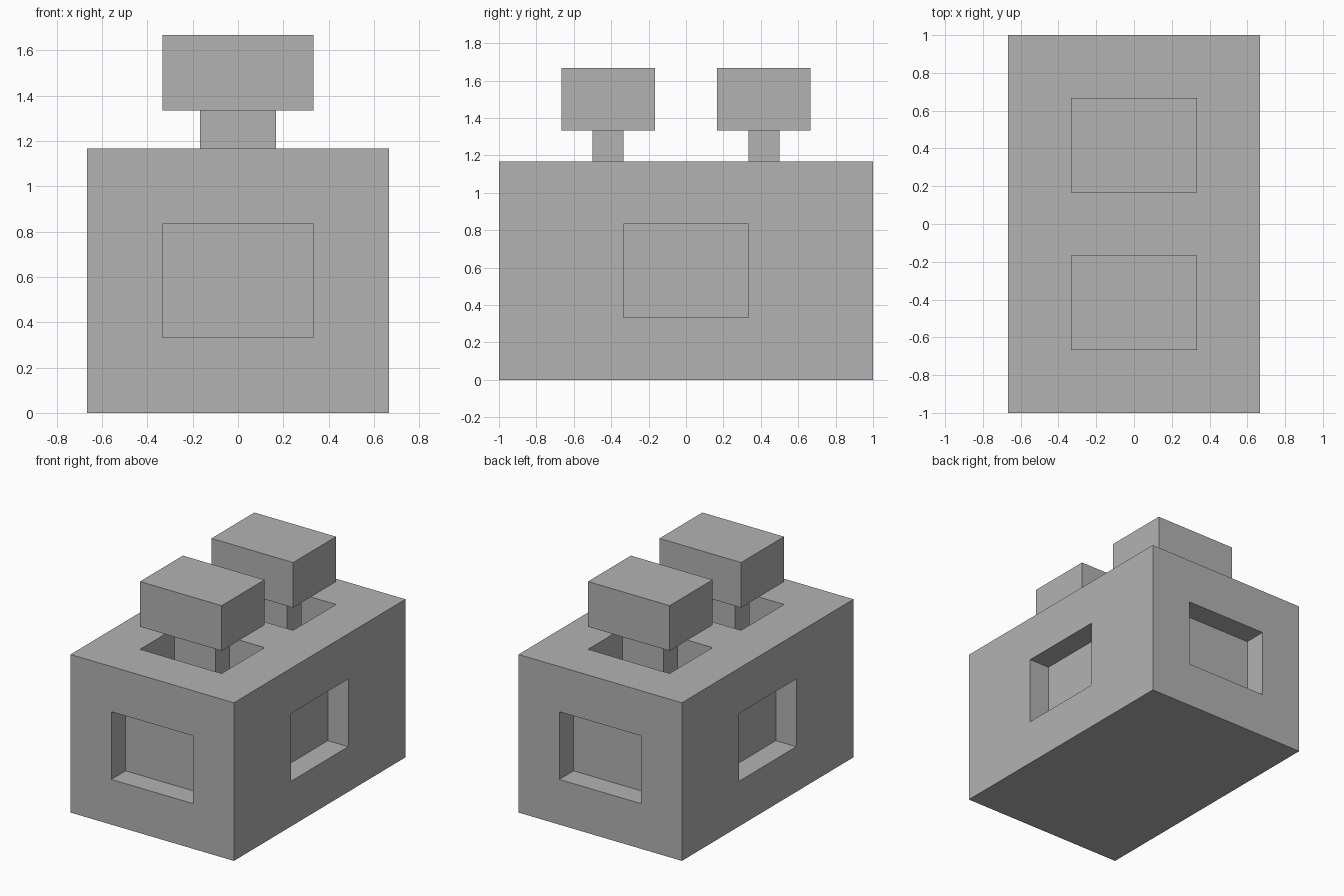
import bpy

if "Cube" in bpy.data.objects:
    bpy.data.objects.remove(bpy.data.objects["Cube"])

U = 1 / 6  # modelling unit

grey = bpy.data.materials.new("mid grey")
grey.diffuse_color = (0.45, 0.45, 0.45, 1)
grey.use_nodes = True
grey.node_tree.nodes["Principled BSDF"].inputs["Base Color"].default_value = grey.diffuse_color


def box(name, x, y, z):
    """Box spanning the (low, high) ranges on each axis, in units."""
    bpy.ops.mesh.primitive_cube_add(size=1)
    ob = bpy.context.object
    ob.name = name
    for v in ob.data.vertices:
        v.co = [(r[0] if c < 0 else r[1]) * U for c, r in zip(v.co, (x, y, z))]
    ob.data.materials.append(grey)
    return ob


def cut(target, cutter):
    """Subtract the cutter box from the target."""
    mod = target.modifiers.new(cutter.name, 'BOOLEAN')
    mod.operation = 'DIFFERENCE'
    mod.solver = 'EXACT'
    mod.object = cutter
    bpy.context.view_layer.objects.active = target
    bpy.ops.object.modifier_apply(modifier=mod.name)
    bpy.data.objects.remove(cutter, do_unlink=True)


# Main block
body = box("body", (-4, 4), (-6, 6), (0, 7))

for s, end, side in ((-1, "front", "left"), (1, "back", "right")):
    # Shallow window recesses on the four walls
    cut(body, box("end_recess", (-2, 2), sorted((5 * s, 7 * s)), (2, 5)))
    cut(body, box("side_recess", sorted((3 * s, 5 * s)), (-2, 2), (2, 5)))
    # Well in the top, with a capped stem standing in it
    well = sorted((1 * s, 4 * s))
    cut(body, box("top_well", (-2, 2), well, (5, 8)))
    box(end + "_stem", (-1, 1), sorted((2 * s, 3 * s)), (5, 8))
    box(end + "_cap", (-2, 2), well, (8, 10))
